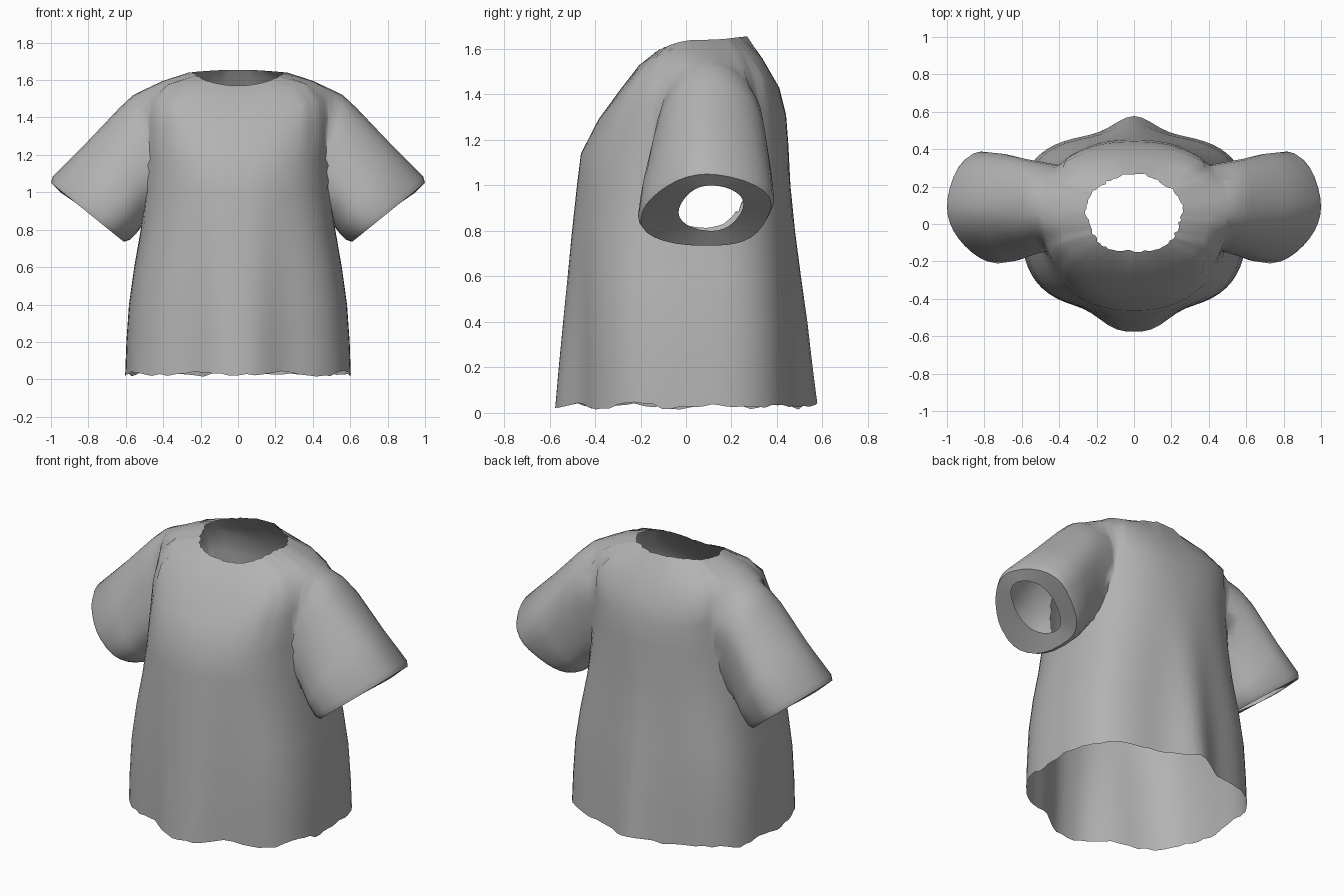
import bpy, bmesh, math, random
from mathutils import Vector

if "Cube" in bpy.data.objects:
    bpy.data.objects.remove(bpy.data.objects["Cube"])

random.seed(4)
cloth = bpy.data.materials.new("grey cloth")
cloth.diffuse_color = (0.45, 0.45, 0.45, 1)
cloth.use_nodes = True
cloth.node_tree.nodes["Principled BSDF"].inputs["Base Color"].default_value = cloth.diffuse_color


def spow(v, e):
    return math.copysign(abs(v) ** e, v)


def loft(name, rings, apexes):
    """Closed loft through rings of points, each end fanned to an apex."""
    bm = bmesh.new()
    rows = [[bm.verts.new(p) for p in ring] for ring in rings]
    n = len(rows[0])
    for a, b in zip(rows, rows[1:]):
        for i in range(n):
            j = (i + 1) % n
            bm.faces.new((a[i], a[j], b[j], b[i]))
    for row, apex in zip((rows[0], rows[-1]), apexes):
        tip = bm.verts.new(apex)
        for i in range(n):
            bm.faces.new((row[i], row[(i + 1) % n], tip))
    bmesh.ops.recalc_face_normals(bm, faces=bm.faces)
    mesh = bpy.data.meshes.new(name)
    bm.to_mesh(mesh)
    bm.free()
    mesh.materials.append(cloth)
    ob = bpy.data.objects.new(name, mesh)
    bpy.context.collection.objects.link(ob)
    return ob


# Torso rings: half width, front y, back y, z at side, front, back, squareness
TORSO = [
    (0.603, -0.460, 0.480, 0.03, 0.03, 0.03, 3.0),
    (0.597, -0.460, 0.475, 0.20, 0.20, 0.20, 3.0),
    (0.583, -0.460, 0.470, 0.40, 0.40, 0.40, 3.0),
    (0.555, -0.460, 0.460, 0.60, 0.60, 0.60, 2.9),
    (0.520, -0.462, 0.452, 0.80, 0.80, 0.80, 2.7),
    (0.500, -0.464, 0.450, 1.00, 1.00, 1.00, 2.45),
    (0.490, -0.462, 0.450, 1.18, 1.14, 1.18, 2.35),
    (0.500, -0.385, 0.440, 1.40, 1.29, 1.31, 2.35),
    (0.515, -0.290, 0.410, 1.54, 1.42, 1.43, 2.4),
    (0.420, -0.205, 0.335, 1.598, 1.53, 1.56, 2.4),
    (0.255, -0.150, 0.265, 1.64, 1.57, 1.655, 2.1),
]
SEG = 84


def torso_ring(k, spec):
    w, yf, yb, zs, zf, zb, n = spec
    cy = 0.05
    drape = max(0.0, 1 - zs / 1.1)
    pts = []
    for i in range(SEG):
        a = 2 * math.pi * i / SEG
        c, s = math.cos(a), math.sin(a)
        r = (abs(c) ** n + abs(s) ** n) ** (-1 / n)
        x = w * c * r
        depth = (yb - cy) if s > 0 else (cy - yf)
        y = cy + depth * s * r
        z = zs + ((zb if s > 0 else zf) - zs) * abs(s * r) ** n
        # Centre pleats that grow towards the hem
        if s > 0:
            y += 0.10 * drape * math.exp(-(x / 0.14) ** 2)
        else:
            y -= 0.118 * drape ** 0.85 * math.exp(-abs(x / 0.2) ** 3)
        if k == 0:                      # wavy hem
            z += 0.010 * math.sin(9 * a) + random.uniform(-0.008, 0.008)
        if k == len(TORSO) - 1:         # ragged neckline
            q = 1 + 0.03 * math.sin(5 * a) + random.uniform(-0.03, 0.03)
            x, y = x * q, cy + (y - cy) * q
        pts.append((x, y, z))
    return pts


hem_tip, neck_tip = Vector((0, 0.05, 0.03)), Vector((0, 0.06, 1.61))
shirt = loft("shirt", [torso_ring(k, s) for k, s in enumerate(TORSO)],
             (hem_tip, neck_tip))
openings = [hem_tip, neck_tip]

# Sleeve rings: top x, z, bottom x, z, centre y, half depth
SLEEVE = [
    (0.34, 1.45, 0.30, 1.00, 0.095, 0.20),
    (0.45, 1.535, 0.37, 0.96, 0.095, 0.22),
    (0.55, 1.545, 0.43, 0.91, 0.095, 0.235),
    (0.63, 1.455, 0.49, 0.85, 0.092, 0.25),
    (0.82, 1.255, 0.54, 0.785, 0.092, 0.28),
    (0.99, 1.085, 0.58, 0.745, 0.092, 0.292),
    (1.00, 1.05, 0.61, 0.735, 0.092, 0.280),    # rounded cuff edge
    (0.95, 1.00, 0.66, 0.80, 0.11, 0.140),      # edge of arm opening
]


def sleeve_ring(k, spec, side):
    tx, tz, bx, bz, cy, ry = spec
    pts = []
    for i in range(32):
        a = 2 * math.pi * i / 32
        # Pointed along the top, squarer underneath
        if k == len(SLEEVE) - 1:
            e = 1.0
        elif math.cos(a) < 0:
            e = 0.78
        else:
            e = 1.1 if k > 3 else 0.95
        u = spow(math.cos(a), e)
        v = spow(math.sin(a), e)
        y = cy + v * ry + 0.06 * u * (1 - u * u) * (ry / 0.29)
        pts.append((side * ((tx + bx) / 2 + u * (tx - bx) / 2), y,
                    (tz + bz) / 2 + u * (tz - bz) / 2))
    return pts


# Sleeves merged into the torso
sleeves = []
for side, label in ((1, "left"), (-1, "right")):
    root = Vector((side * 0.32, 0.095, 1.22))
    arm = Vector((side * 0.80, 0.11, 0.90))
    ob = loft(label + "_sleeve",
              [sleeve_ring(k, s, side) for k, s in enumerate(SLEEVE)], (root, arm))
    ob.hide_render = True
    mod = shirt.modifiers.new(label, "BOOLEAN")
    mod.operation, mod.solver, mod.object = "UNION", "EXACT", ob
    openings.append(arm)
    sleeves.append(ob)

bpy.context.view_layer.update()
graph = bpy.context.evaluated_depsgraph_get()
merged = bpy.data.meshes.new_from_object(shirt.evaluated_get(graph))
shirt.modifiers.clear()
shirt.data = merged
for ob in sleeves:
    bpy.data.objects.remove(ob)

# Open the hem, neck and both arm holes
bm = bmesh.new()
bm.from_mesh(merged)
tips = [v for v in bm.verts if any((v.co - t).length < 0.004 for t in openings)]
bmesh.ops.delete(bm, geom=tips, context="VERTS")

# Soften the seam where the sleeves meet the body, most at the shoulder
bmesh.ops.remove_doubles(bm, verts=bm.verts, dist=0.008)
for low, rounds in ((0.9, 2), (1.36, 2)):
    seam = [v for v in bm.verts if 0.38 < abs(v.co.x) < 0.58 and v.co.z > low
            and not v.is_boundary]
    for _ in range(rounds):
        bmesh.ops.smooth_vert(bm, verts=seam, factor=0.3, use_axis_x=True,
                              use_axis_y=True, use_axis_z=True)
bm.to_mesh(merged)
bm.free()
merged.materials.clear()
merged.materials.append(cloth)

bpy.context.view_layer.objects.active = shirt
shirt.select_set(True)
bpy.ops.object.shade_smooth_by_angle(angle=math.radians(60))
